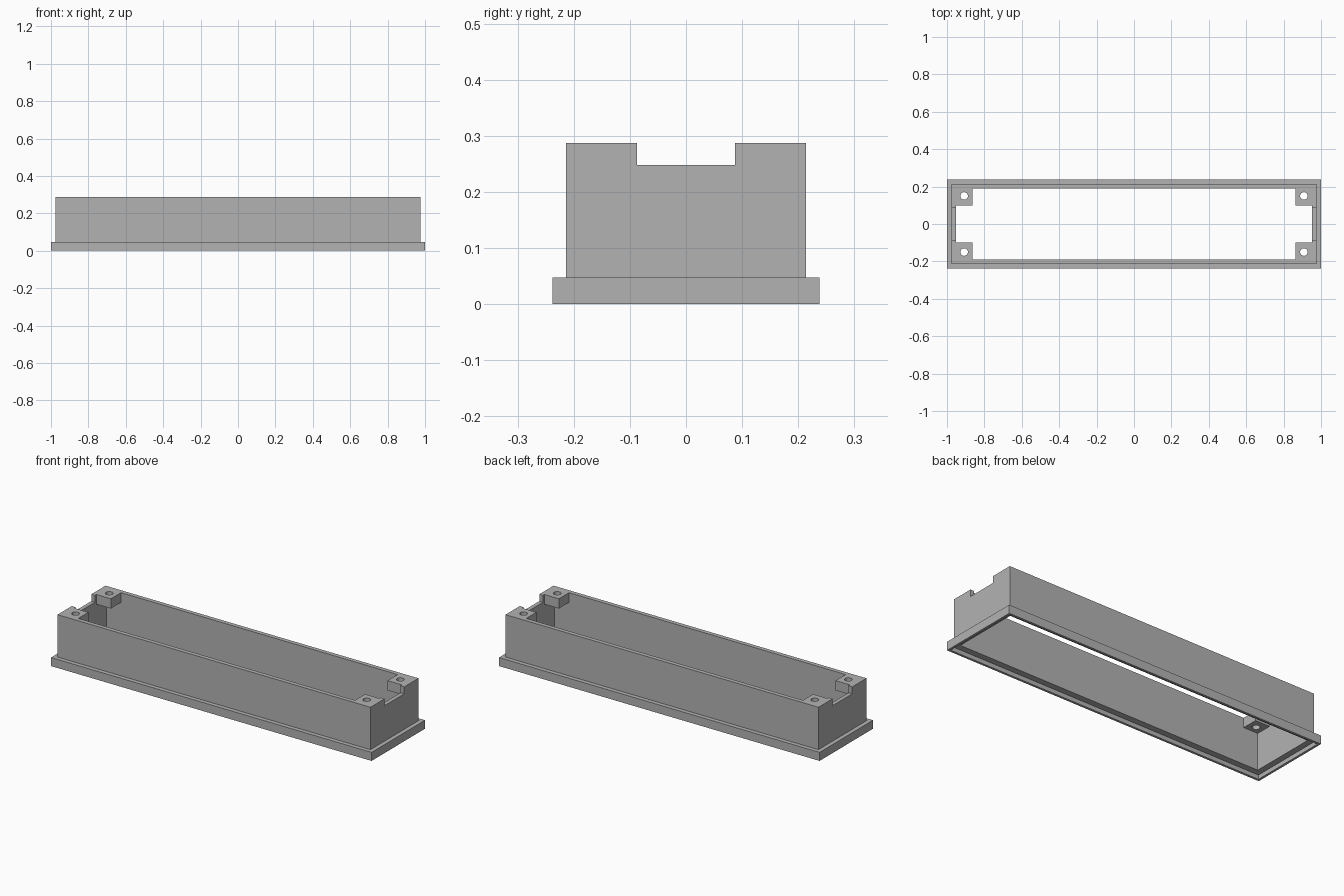
import bpy
import bmesh
from mathutils import Matrix, Vector

cube = bpy.data.objects.get("Cube")
if cube:
    bpy.data.objects.remove(cube, do_unlink=True)

grey = bpy.data.materials.new("light grey")
grey.use_nodes = True
grey.diffuse_color = (0.45, 0.45, 0.45, 1)
grey.node_tree.nodes["Principled BSDF"].inputs["Base Color"].default_value = grey.diffuse_color

TOP = 0.287
WALL_X, WALL_Y = 0.953, 0.19      # inner faces of the walls


def finish(name, bm):
    bmesh.ops.recalc_face_normals(bm, faces=bm.faces)
    mesh = bpy.data.meshes.new(name)
    bm.to_mesh(mesh)
    bm.free()
    mesh.materials.append(grey)
    obj = bpy.data.objects.new(name, mesh)
    bpy.context.collection.objects.link(obj)
    return obj


def box(name, low, high):
    low, high = Vector(low), Vector(high)
    bm = bmesh.new()
    place = Matrix.Translation((low + high) / 2) @ Matrix.Diagonal((*(high - low), 1))
    bmesh.ops.create_cube(bm, size=1, matrix=place)
    return finish(name, bm)


def cut(target, cutter):
    mod = target.modifiers.new("cut", "BOOLEAN")
    mod.operation = "DIFFERENCE"
    mod.solver = "EXACT"
    mod.object = cutter
    bpy.context.view_layer.objects.active = target
    bpy.ops.object.modifier_apply(modifier=mod.name)
    bpy.data.objects.remove(cutter, do_unlink=True)


# Frame: rectangular section swept round, with base flange and rebate underneath
section = [
    (1.0, 0.238, 0), (1.0, 0.238, 0.048),
    (0.976, 0.214, 0.048), (0.976, 0.214, TOP),
    (WALL_X, WALL_Y, TOP), (WALL_X, WALL_Y, 0.024),
    (0.987, 0.225, 0.024), (0.987, 0.225, 0),
]
bm = bmesh.new()
loops = [[bm.verts.new((sx * x, sy * y, z))
          for sx, sy in ((-1, -1), (1, -1), (1, 1), (-1, 1))]
         for x, y, z in section]
for i, a in enumerate(loops):
    b = loops[(i + 1) % len(loops)]
    for j in range(4):
        k = (j + 1) % 4
        bm.faces.new((a[j], a[k], b[k], b[j]))
frame = finish("frame", bm)

# Notch across the top of both end walls
cut(frame, box("notch_cutter", (-1.2, -0.087, 0.248), (1.2, 0.087, 0.4)))

# Corner screw blocks, drilled and mirrored to all four corners
blocks = box("corner_blocks", (0.863, 0.1, TOP - 0.055), (WALL_X, WALL_Y, TOP))
bm = bmesh.new()
bmesh.ops.create_cone(bm, cap_ends=True, segments=32, radius1=0.02, radius2=0.02,
                      depth=0.4, matrix=Matrix.Translation((0.908, 0.15, TOP)))
cut(blocks, finish("hole_cutter", bm))
mirror = blocks.modifiers.new("mirror", "MIRROR")
mirror.use_axis = (True, True, False)
mirror.use_clip = False
